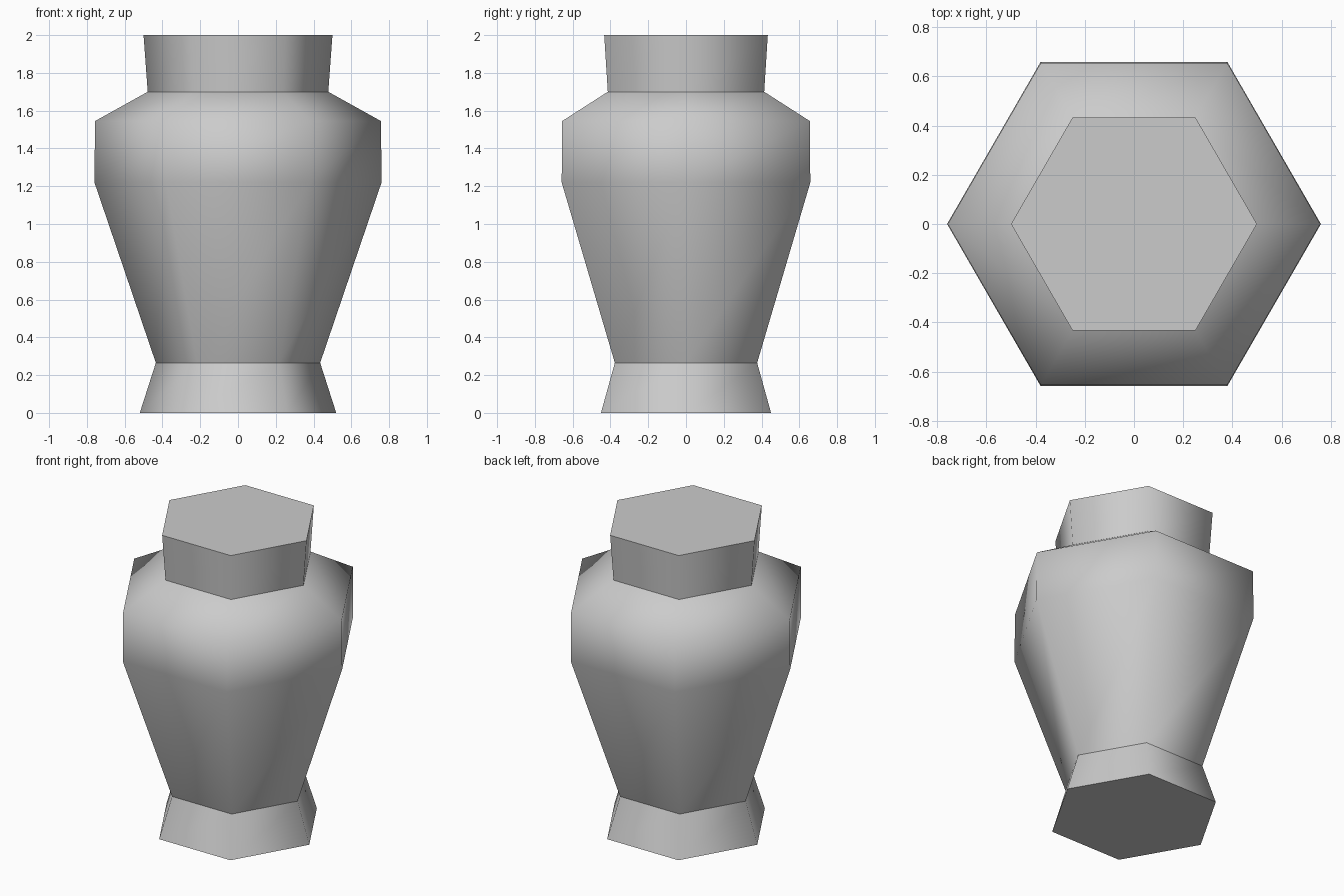
import bpy
import bmesh
from math import cos, sin, pi

cube = bpy.data.objects.get("Cube")
if cube:
    bpy.data.objects.remove(cube, do_unlink=True)

SIDES = 6
# Vase profile: corner radius, height, crisp edge ring
PROFILE = [
    (0.52, 0.0, True),      # foot
    (0.435, 0.265, True),   # waist
    (0.76, 1.22, False),    # belly
    (0.757, 1.545, False),  # shoulder
    (0.478, 1.70, True),    # neck
    (0.50, 2.0, True),      # rim
]

# Plain grey clay
clay = bpy.data.materials.new("grey_clay")
clay.use_nodes = True
colour = (0.6, 0.6, 0.6, 1.0)
clay.diffuse_color = colour
bsdf = next(n for n in clay.node_tree.nodes if n.type == "BSDF_PRINCIPLED")
bsdf.inputs["Base Color"].default_value = colour

# Stack the hexagonal rings
bm = bmesh.new()
rings = []
for radius, z, crisp in PROFILE:
    angles = [2 * pi * i / SIDES for i in range(SIDES)]
    rings.append([bm.verts.new((radius * cos(a), radius * sin(a), z)) for a in angles])

# Walls between neighbouring rings
for low, high in zip(rings, rings[1:]):
    for i in range(SIDES):
        j = (i + 1) % SIDES
        bm.faces.new((low[i], low[j], high[j], high[i]))

# Closed base and top
bm.faces.new(rings[0][::-1])
bm.faces.new(rings[-1])

# Smooth walls with crisp foot, waist, neck and rim
for face in bm.faces:
    face.smooth = True
for ring, (radius, z, crisp) in zip(rings, PROFILE):
    for i in range(SIDES):
        edge = bm.edges.get((ring[i], ring[(i + 1) % SIDES]))
        edge.smooth = not crisp

mesh = bpy.data.meshes.new("vase")
bm.to_mesh(mesh)
bm.free()
mesh.materials.append(clay)
vase = bpy.data.objects.new("vase", mesh)
bpy.context.collection.objects.link(vase)
